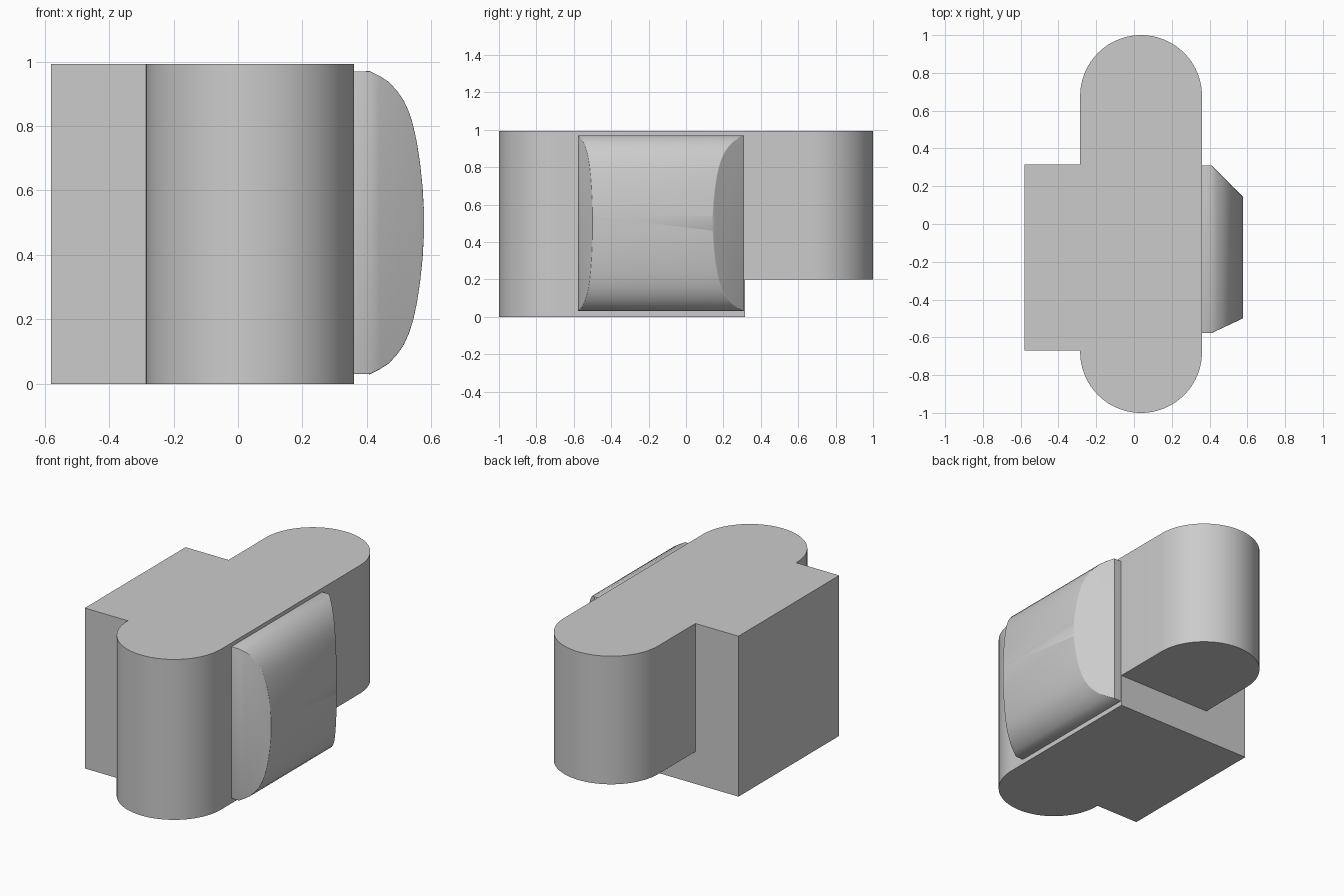
import bpy, bmesh
from math import pi, cos, sin

if "Cube" in bpy.data.objects:
    bpy.data.objects.remove(bpy.data.objects["Cube"], do_unlink=True)

grey = bpy.data.materials.new("plain_grey")
grey.use_nodes = True
colour = (0.6, 0.6, 0.6, 1)
grey.diffuse_color = colour
grey.node_tree.nodes["Principled BSDF"].inputs["Base Color"].default_value = colour


def finish(bm, name):
    bmesh.ops.recalc_face_normals(bm, faces=bm.faces[:])
    mesh = bpy.data.meshes.new(name)
    bm.to_mesh(mesh)
    bm.free()
    mesh.materials.append(grey)
    ob = bpy.data.objects.new(name, mesh)
    bpy.context.collection.objects.link(ob)
    bpy.ops.object.select_all(action='DESELECT')
    bpy.context.view_layer.objects.active = ob
    ob.select_set(True)
    bpy.ops.object.shade_smooth_by_angle(angle=pi / 6)
    return ob


# Body: rounded block with a side box and a raised tail
LEFT, RIGHT, SIDE = -0.285, 0.36, -0.58
STEP, BOX_FRONT = 0.315, -0.67
TOP, TAIL_BOTTOM = 0.993, 0.2
RADIUS = (RIGHT - LEFT) / 2
MID = (RIGHT + LEFT) / 2
N = 48


def arc(sign):
    """Half circle, running right to left at the back and left to right in front."""
    return [(MID + sign * RADIUS * cos(pi * i / N),
             sign * (1 - RADIUS + RADIUS * sin(pi * i / N))) for i in range(N + 1)]


bm = bmesh.new()
vert = lambda p: bm.verts.new((p[0], p[1], TOP))
step_right, step_left = vert((RIGHT, STEP)), vert((LEFT, STEP))
main = bm.faces.new([step_right, step_left]
                    + [vert(p) for p in [(SIDE, STEP), (SIDE, BOX_FRONT), (LEFT, BOX_FRONT)]]
                    + [vert(p) for p in arc(-1)])
tail = bm.faces.new([step_left, step_right] + [vert(p) for p in arc(1)])


def push_down(faces, depth):
    geom = bmesh.ops.extrude_face_region(bm, geom=faces)["geom"]
    bmesh.ops.translate(bm, vec=(0, 0, -depth),
                        verts=[g for g in geom if isinstance(g, bmesh.types.BMVert)])
    return [g for g in geom if isinstance(g, bmesh.types.BMFace)]


lower = push_down([main, tail], TOP - TAIL_BOTTOM)
base = min(lower, key=lambda f: f.calc_center_median().y)
push_down([base], TAIL_BOTTOM)
finish(bm, "body")

# Side pad: stacked rectangular sections (x, half height), with sloping ends
sections = [(0.35, 0.47), (0.41, 0.47), (0.44, 0.455), (0.468, 0.437), (0.493, 0.41),
            (0.514, 0.38), (0.53, 0.345), (0.543, 0.305), (0.555, 0.25),
            (0.565, 0.185), (0.573, 0.11), (0.577, 0.04)]
bm = bmesh.new()
rings = []
for x, h in sections:
    slope = max(0, x - 0.41)
    front, back = -0.578 + 0.47 * slope, 0.31 - slope
    rings.append([bm.verts.new((x, y, 0.5 + z)) for y, z in
                  [(front, -h), (back, -h), (back, h), (front, h)]])
for a, b in zip(rings, rings[1:]):
    for i in range(4):
        j = (i + 1) % 4
        bm.faces.new([a[i], a[j], b[j], b[i]])
bm.faces.new(rings[0])
bm.faces.new(rings[-1])
# Soften the long corner edges
corners = [e for e in bm.edges
           if abs(e.verts[0].co.x - e.verts[1].co.x) > 0.001]
bmesh.ops.bevel(bm, geom=corners, offset=0.014, segments=3, profile=0.5,
                affect='EDGES', clamp_overlap=True)
finish(bm, "side_pad")
